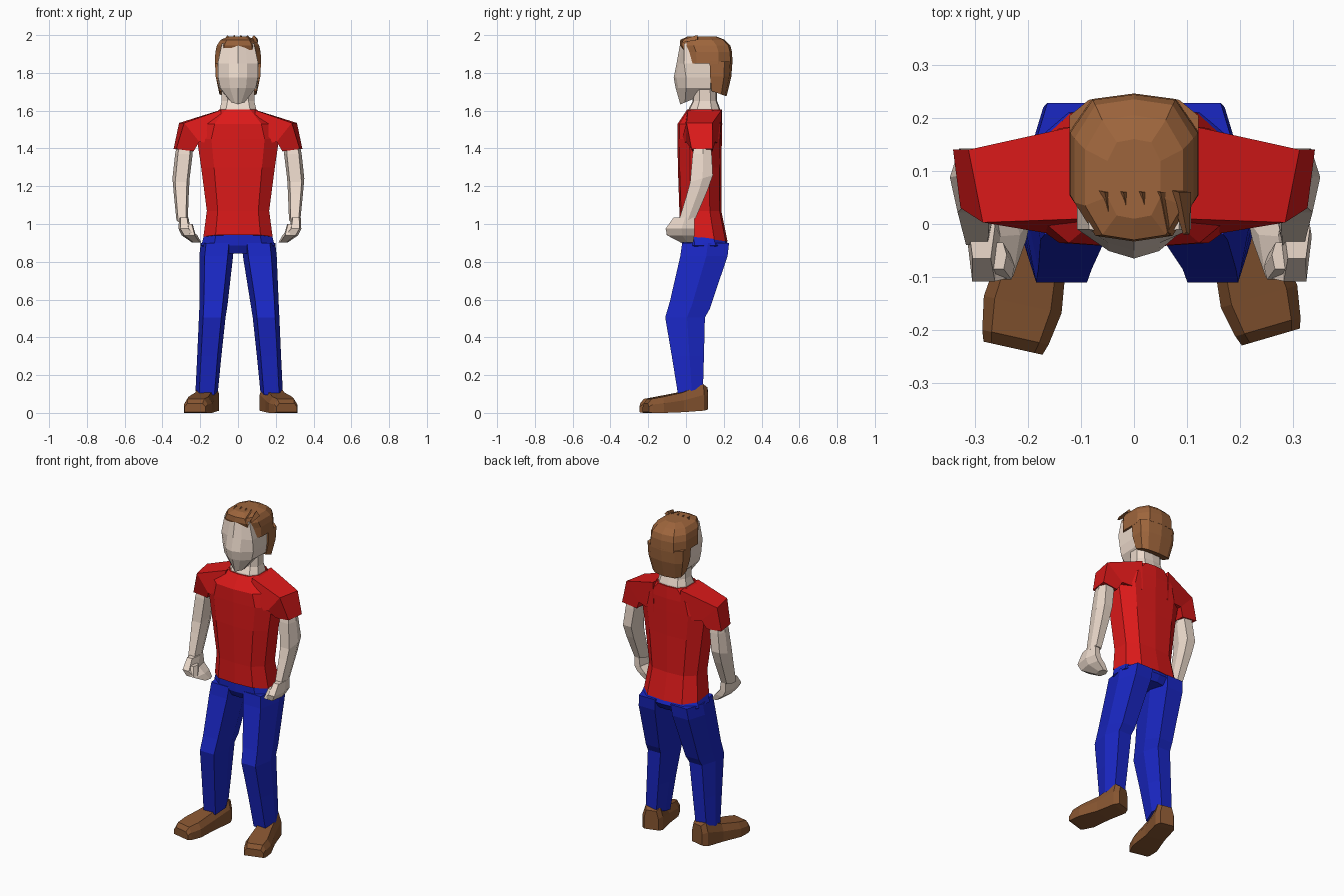
import bpy, bmesh, math
from mathutils import Vector


def mat(name, rgb):
    m = bpy.data.materials.new(name)
    m.diffuse_color = (*rgb, 1)
    return m


RED = mat("red_cloth", (0.72, 0.01, 0.01))
BLUE = mat("blue_cloth", (0.01, 0.02, 0.55))
SKIN = mat("skin", (0.84, 0.70, 0.60))
HAIR = mat("hair_brown", (0.34, 0.13, 0.045))
SHOE = mat("shoe_brown", (0.24, 0.09, 0.03))


def loft(name, rings, material):
    """Skin a list of equal-length point rings, with capped ends."""
    bm = bmesh.new()
    vs = [[bm.verts.new(p) for p in r] for r in rings]
    n = len(rings[0])
    for a, b in zip(vs, vs[1:]):
        for i in range(n):
            j = (i + 1) % n
            bm.faces.new((a[i], a[j], b[j], b[i]))
    bm.faces.new(vs[0])
    bm.faces.new(vs[-1])
    bmesh.ops.recalc_face_normals(bm, faces=bm.faces)
    me = bpy.data.meshes.new(name)
    bm.to_mesh(me)
    bm.free()
    me.materials.append(material)
    ob = bpy.data.objects.new(name, me)
    bpy.context.collection.objects.link(ob)
    return ob


# unit cross-sections (half-width, half-depth)
BODY = [(1, -.45), (1, .45), (.65, .92), (0, 1), (-.65, .92),
        (-1, .45), (-1, -.45), (-.65, -.92), (0, -1), (.65, -.92)]
LIMB = [(1, 0.1), (.62, 1), (-.62, 1), (-1, 0.1), (-.68, -1), (.68, -1)]


def ring(shape, z, x0, x1, y0, y1, tilt=0):
    cx, cy, rx, ry = (x0 + x1) / 2, (y0 + y1) / 2, (x1 - x0) / 2, (y1 - y0) / 2
    return [(cx + rx * u, cy + ry * v, z + tilt * ry * v) for u, v in shape]


def body(z, w, y0, y1, tilt=0):
    return ring(BODY, z, -w, w, y0, y1, tilt)


def sided(rings, s, shift=0.0):
    """Place right-hand rings on side s, leaning slightly towards +x lower down."""
    return [[(s * x + shift, y, z) for x, y, z in r] for r in rings]


# shirt torso
loft("shirt_torso", [body(.925, .183, -.035, .22, -.14), body(1.07, .165, -.035, .187),
                     body(1.3, .195, -.043, .187), body(1.45, .217, -.045, .19),
                     body(1.53, .19, -.045, .192), body(1.605, .10, .005, .19)], RED)

# pelvis of the trousers
loft("trouser_hips", [body(.95, .175, -.025, .205, -.14), body(.885, .195, -.022, .226),
                      body(.845, .11, .0, .2)], BLUE)

# neck
loft("neck", [body(1.58, .098, .008, .186), body(1.612, .096, .015, .18),
              body(1.65, .086, .035, .165), body(1.76, .088, .04, .16)], SKIN)


# face, with a ridge down the middle
def face_ring(z, wb, w, ys, yf, tilt=0):
    half = [(wb, .13), (w, ys), (w * .45, yf + .014), (0, yf)]
    pts = half + [(-x, y) for x, y in half[2::-1]]
    return [(x, y, z + tilt * (y - yf)) for x, y in pts]


loft("face", [face_ring(1.633, .07, .035, -.005, -.03, .42),
              face_ring(1.72, .10, .094, .0, -.055), face_ring(1.775, .108, .105, .0, -.065),
              face_ring(1.85, .11, .107, -.01, -.05), face_ring(1.955, .09, .085, -.01, -.031)], SKIN)

# hair: cap, nape and a row of tufts
loft("hair_cap", [body(1.85, .122, -.018, .246), body(1.91, .12, -.018, .244),
                  body(1.945, .112, -.033, .235), body(1.975, .092, -.03, .205),
                  body(1.993, .05, .01, .16)], HAIR)
NAPE = [(1, -1), (1, .3), (.7, .8), (0, 1), (-.7, .8), (-1, .3), (-1, -1)]
loft("hair_nape", [ring(NAPE, 1.69, -.098, .098, .135, .215, -.35),
                   ring(NAPE, 1.78, -.118, .118, .128, .24),
                   ring(NAPE, 1.86, -.122, .122, .125, .246)], HAIR)
for i in range(5):
    x = -.055 + i * .035
    base = [(x - .02, .065, 1.975), (x + .022, .06, 1.975), (x, .06, 2.0)]
    tip = [(x + .008, -.02, 1.96), (x + .02, -.02, 1.96), (x + .014, -.015, 1.978)]
    loft("hair_tuft", [base, tip], HAIR)

for s, side in ((-1, "left"), (1, "right")):
    # short sleeve
    loft(side + "_sleeve", sided([
        [(.09, .01, 1.603), (.095, .188, 1.603), (.09, .185, 1.42), (.09, -.03, 1.42)],
        [(.285, .003, 1.535), (.312, .14, 1.535), (.215, .155, 1.435), (.205, .0, 1.435)],
        [(.327, .03, 1.397), (.341, .14, 1.397), (.24, .14, 1.385), (.235, .035, 1.385)]], s), RED)

    # bare arm
    loft(side + "_arm", sided([
        ring(LIMB, 1.42, .245, .325, .045, .13),
        ring(LIMB, 1.37, .242, .335, .035, .136),
        ring(LIMB, 1.24, .258, .349, .022, .142, .3),
        ring(LIMB, 1.17, .262, .343, .005, .115, .2),
        ring(LIMB, 1.02, .268, .328, -.04, .05, .2)], s, 0.002), SKIN)

    # half-closed hand and thumb
    loft(side + "_hand", sided([
        ring(LIMB, 1.035, .272, .322, -.065, .045),
        ring(LIMB, .975, .262, .325, -.108, .046),
        ring(LIMB, .94, .225, .308, -.10, .045),
        ring(LIMB, .903, .205, .255, -.03, .038)], s, 0.01), SKIN)
    loft(side + "_thumb", sided([
        ring(LIMB, 1.0, .25, .285, -.085, -.035),
        ring(LIMB, .945, .235, .27, -.105, -.06)], s, 0.01), SKIN)

    # trouser leg
    leg = [(.90, .02, .197, -.02, .228, 0), (.83, .026, .205, -.03, .22, 0),
           (.57, .062, .21, -.085, .125, -.2), (.505, .072, .213, -.11, .1, 0),
           (.30, .094, .222, -.075, .095, 0), (.115, .112, .231, -.042, .09, .3)]
    rings = []
    for z, x0, x1, y0, y1, t in leg:
        d = .006 if z < .6 else 0
        rings += sided([ring(LIMB, z, x0, x1, y0, y1, t)], s, d)
    loft(side + "_trouser_leg", rings, BLUE)

    # shoe, toes turned outward
    heel = Vector((-.152, .108)) if s < 0 else Vector((.165, .105))
    toe = Vector((-.228, -.234)) if s < 0 else Vector((.258, -.213))
    fwd = (toe - heel).normalized()
    lat = Vector((-fwd.y, fwd.x))
    length = (toe - heel).length
    rings = []
    for t, w, h, low in ((0, .042, .135, .018), (.08, .06, .152, .012), (.42, .06, .108, .004),
                         (.76, .075, .085, 0), (.94, .064, .074, 0), (1, .057, .05, .004)):
        r = []
        for u, k in ((-1, 0), (1, 0), (1, .6), (.72, 1), (-.72, 1), (-1, .6)):
            p = heel + fwd * length * t + lat * w * u
            r.append((p.x, p.y, low + (h - low) * k))
        rings.append(r)
    loft(side + "_shoe", rings, SHOE)
